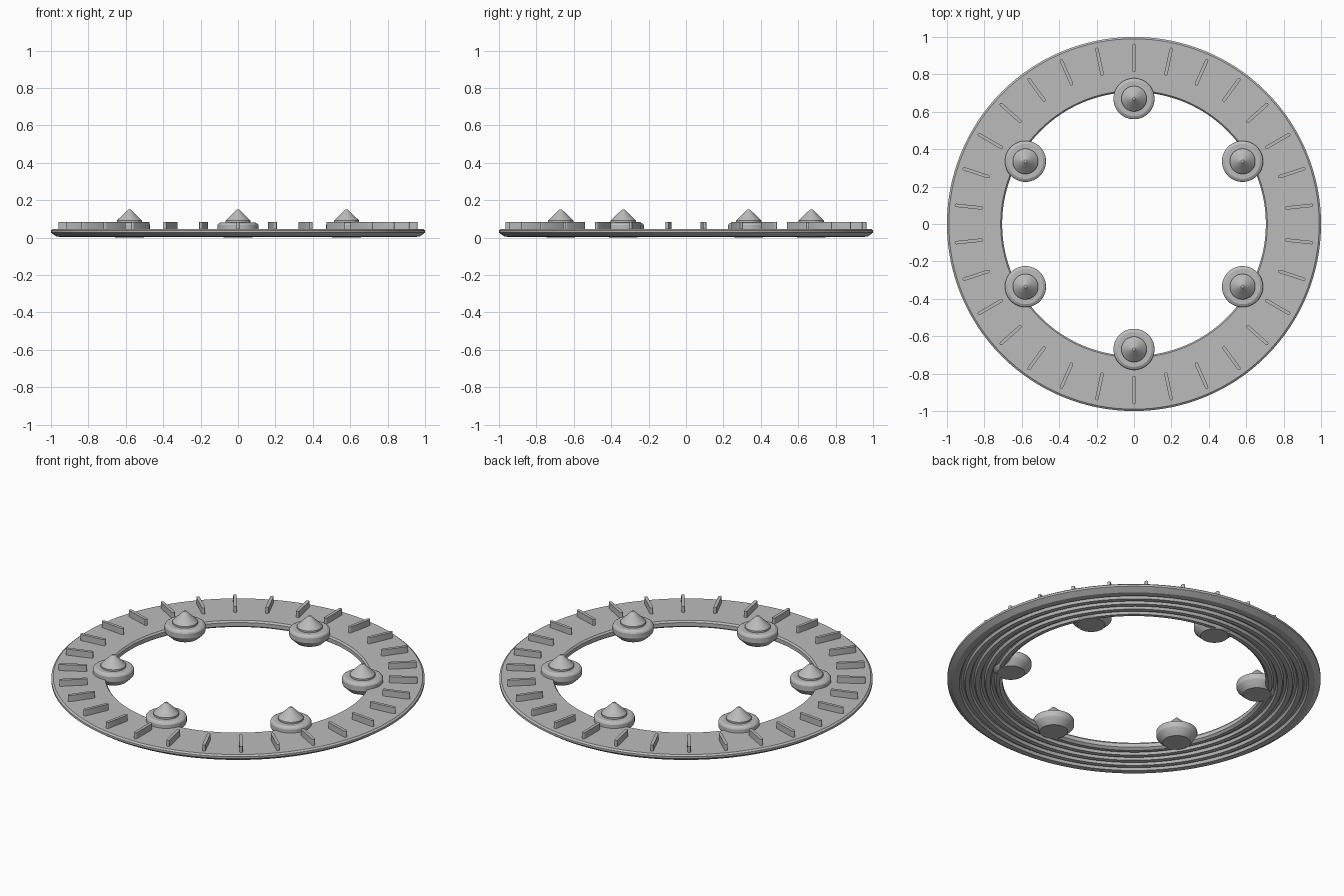
import bpy, bmesh, math

if "Cube" in bpy.data.objects:
    bpy.data.objects.remove(bpy.data.objects["Cube"])

grey = bpy.data.materials.new("plain grey")
grey.diffuse_color = (0.5, 0.5, 0.5, 1)
grey.use_nodes = True
grey.node_tree.nodes["Principled BSDF"].inputs["Base Color"].default_value = grey.diffuse_color


def make_object(name, bm, smooth):
    bmesh.ops.recalc_face_normals(bm, faces=bm.faces)
    mesh = bpy.data.meshes.new(name)
    bm.to_mesh(mesh)
    bm.free()
    mesh.materials.append(grey)
    obj = bpy.data.objects.new(name, mesh)
    bpy.context.collection.objects.link(obj)
    if smooth:
        bpy.ops.object.select_all(action='DESELECT')
        obj.select_set(True)
        bpy.context.view_layer.objects.active = obj
        bpy.ops.object.shade_smooth_by_angle(angle=math.radians(20))
    return obj


def lathe(name, profile, steps, closed):
    """Spin an (r, z) profile about the z axis."""
    bm = bmesh.new()
    verts = [bm.verts.new((r, 0, z)) for r, z in profile]
    edges = [bm.edges.new(pair) for pair in zip(verts, verts[1:])]
    if closed:
        edges.append(bm.edges.new((verts[-1], verts[0])))
    bmesh.ops.spin(bm, geom=verts + edges, cent=(0, 0, 0), axis=(0, 0, 1),
                   angle=2 * math.pi, steps=steps, use_duplicate=False)
    bmesh.ops.remove_doubles(bm, verts=bm.verts, dist=1e-5)
    return make_object(name, bm, True)


# Flat ring with a bevelled rim and concentric grooves underneath
ring_profile = [(0.705, 0.014), (0.705, 0.036), (0.713, 0.046),
                (0.99, 0.046), (1.0, 0.038), (1.0, 0.026), (0.97, 0.005)]
for groove in (0.92, 0.865, 0.81, 0.755):
    ring_profile += [(groove + 0.015, 0.003), (groove + 0.008, 0.018),
                     (groove - 0.008, 0.018), (groove - 0.015, 0.003)]
ring_profile.append((0.72, 0.003))
lathe("grooved_ring", ring_profile, 128, True)

# Six pointed knobs straddling the inner edge
knob_profile = [(0, 0), (0.075, 0), (0.106, 0.03), (0.11, 0.038),
                (0.11, 0.066), (0.106, 0.073), (0.094, 0.08), (0.068, 0.08),
                (0.068, 0.09), (0.06, 0.098), (0.014, 0.143), (0.008, 0.149),
                (0, 0.15)]
for i in range(6):
    a = math.radians(90 + 60 * i)
    knob = lathe("knob", knob_profile, 48, False)
    knob.location = (0.67 * math.cos(a), 0.67 * math.sin(a), 0)

# Thirty upright radial fins with rounded ends
for i in range(30):
    half = 0.009
    outline = [(0.955 + half * math.cos(t), half * math.sin(t))
               for t in (math.radians(-90 + 30 * k) for k in range(7))]
    outline += [(0.82 - (x - 0.955), -y) for x, y in outline]
    bm = bmesh.new()
    base = bm.faces.new([bm.verts.new((x, y, 0.04)) for x, y in outline])
    top = bmesh.ops.extrude_face_region(bm, geom=[base], use_keep_orig=True)
    bmesh.ops.translate(bm, vec=(0, 0, 0.042),
                        verts=[g for g in top["geom"] if isinstance(g, bmesh.types.BMVert)])
    fin = make_object("radial_fin", bm, True)
    fin.rotation_euler.z = math.radians(90 + 12 * i)
